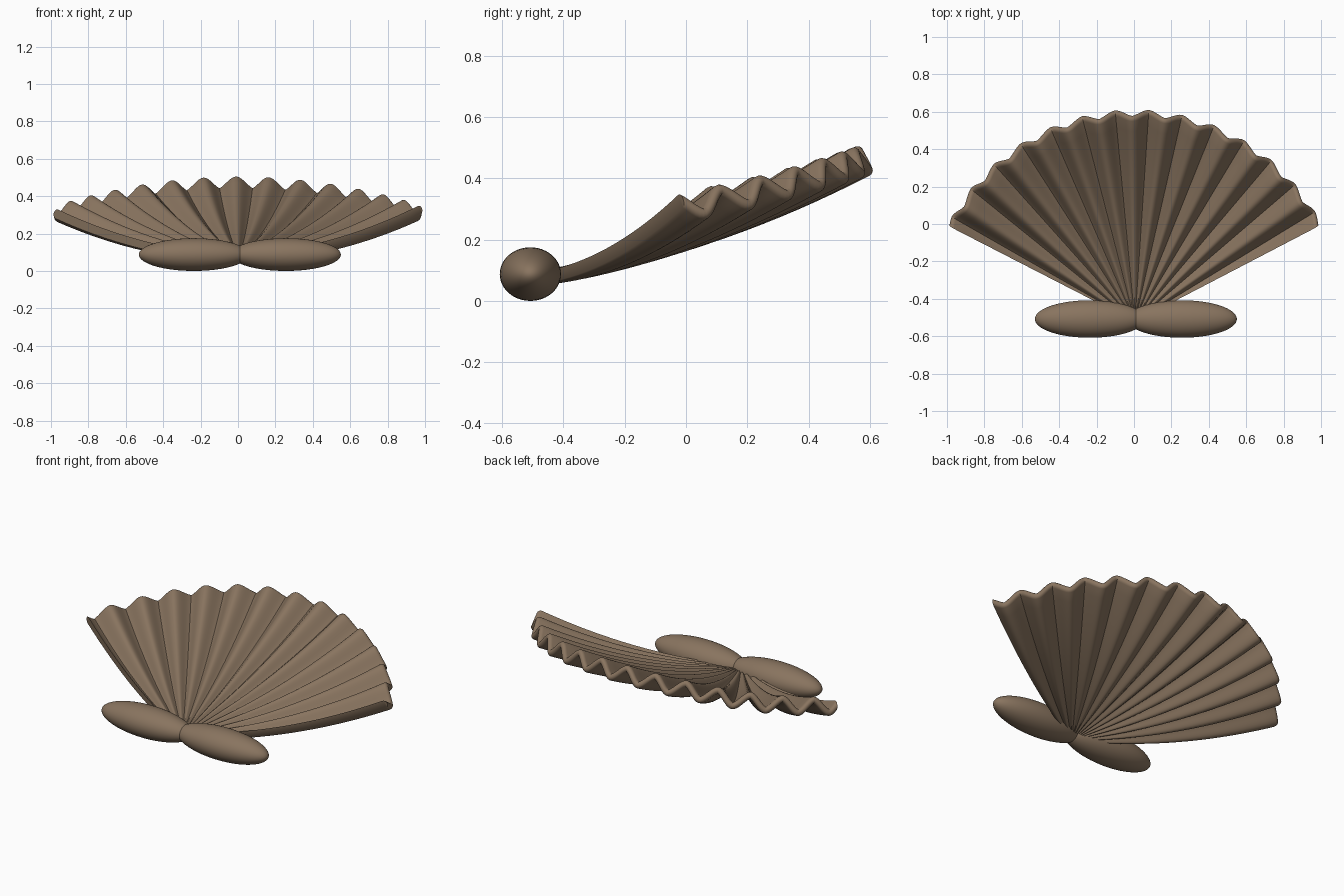
import bpy, bmesh, math
from mathutils import Vector

if "Cube" in bpy.data.objects:
    bpy.data.objects.remove(bpy.data.objects["Cube"])

mat = bpy.data.materials.new("shell brown")
mat.diffuse_color = (0.25, 0.175, 0.115, 1)
mat.use_nodes = True
mat.node_tree.nodes["Principled BSDF"].inputs["Base Color"].default_value = mat.diffuse_color

APEX = (0.005, -0.52)
R0, R1, H = 0.07, 1.113, 0.018          # inner radius, outer radius, half thickness
PERIOD, PEAK, STEPS = 9.18, 90.8, 16    # ridge spacing (degrees), middle ridge, samples per ridge


def base(r, a):
    """Smooth dish surface without ridges."""
    c = math.cos(a)
    z = 0.05 + 0.12 * r + 0.18 * r * r - 0.175 * c * c * r + 1.1 * (0.032 * r + H)
    return Vector((APEX[0] + r * c, APEX[1] + r * math.sin(a), z))


def point(r, t, a, u):
    """Point at radius r; t runs from -1 (underside) to 1 (top)."""
    e = 0.002
    n = (base(r + e, a) - base(r - e, a)).cross(base(r, a + e) - base(r, a - e)).normalized()
    if n.z < 0:
        n = -n
    s = math.cos(2 * u) * 0.45
    top = s + 0.55 * (2 * abs(math.cos(u)) - 1)     # round crest, creased valley
    low = s + 0.55 * (1 - 2 * abs(math.sin(u)))
    w = low + (top - low) * (t + 1) / 2
    return base(r, a) + n * (0.032 * r * w + H * t)


# Radial section: top, rounded rim, underside
N = 18
radii = [R0 + (R1 - H - R0) * i / N for i in range(N)]
section = [(r, 1) for r in radii]
section += [(R1 - H + H * math.sin(math.pi * k / 8), math.cos(math.pi * k / 8)) for k in range(9)]
section += [(r, -1) for r in reversed(radii)]

# Fluted fan
bm = bmesh.new()
rows = []
for i in range(-110, 109):
    deg = PEAK + PERIOD * i / STEPS
    a, u = math.radians(deg), math.pi * i / STEPS
    rows.append([bm.verts.new(point(r, t, a, u)) for r, t in section])
m = len(section)
for p, q in zip(rows, rows[1:]):
    for j in range(m):
        k = (j + 1) % m
        bm.faces.new((p[j], p[k], q[k], q[j]))
for row in (rows[0], rows[-1]):          # side end caps
    for j in range(m // 2):
        vs = (row[j], row[j + 1], row[m - 2 - j], row[m - 1 - j])
        vs = list(dict.fromkeys(vs))
        if len(vs) >= 3:
            bm.faces.new(vs)
bmesh.ops.recalc_face_normals(bm, faces=bm.faces)
me = bpy.data.meshes.new("fluted_fan")
bm.to_mesh(me)
bm.free()
fan = bpy.data.objects.new("fluted_fan", me)
bpy.context.collection.objects.link(fan)
me.materials.append(mat)
bpy.context.view_layer.objects.active = fan
fan.select_set(True)
bpy.ops.object.shade_smooth_by_angle(angle=math.radians(45))

# Two hinge lobes
for name, s in (("hinge_left", -1), ("hinge_right", 1)):
    bpy.ops.mesh.primitive_uv_sphere_add(segments=48, ring_count=32, radius=1,
                                         location=(0.01 + s * 0.246, -0.508, 0.0875),
                                         rotation=(0, math.pi / 2, 0))
    ob = bpy.context.object
    ob.name = name
    ob.scale = (0.0875, 0.1, 0.294)
    ob.data.materials.append(mat)
    bpy.ops.object.shade_smooth()
